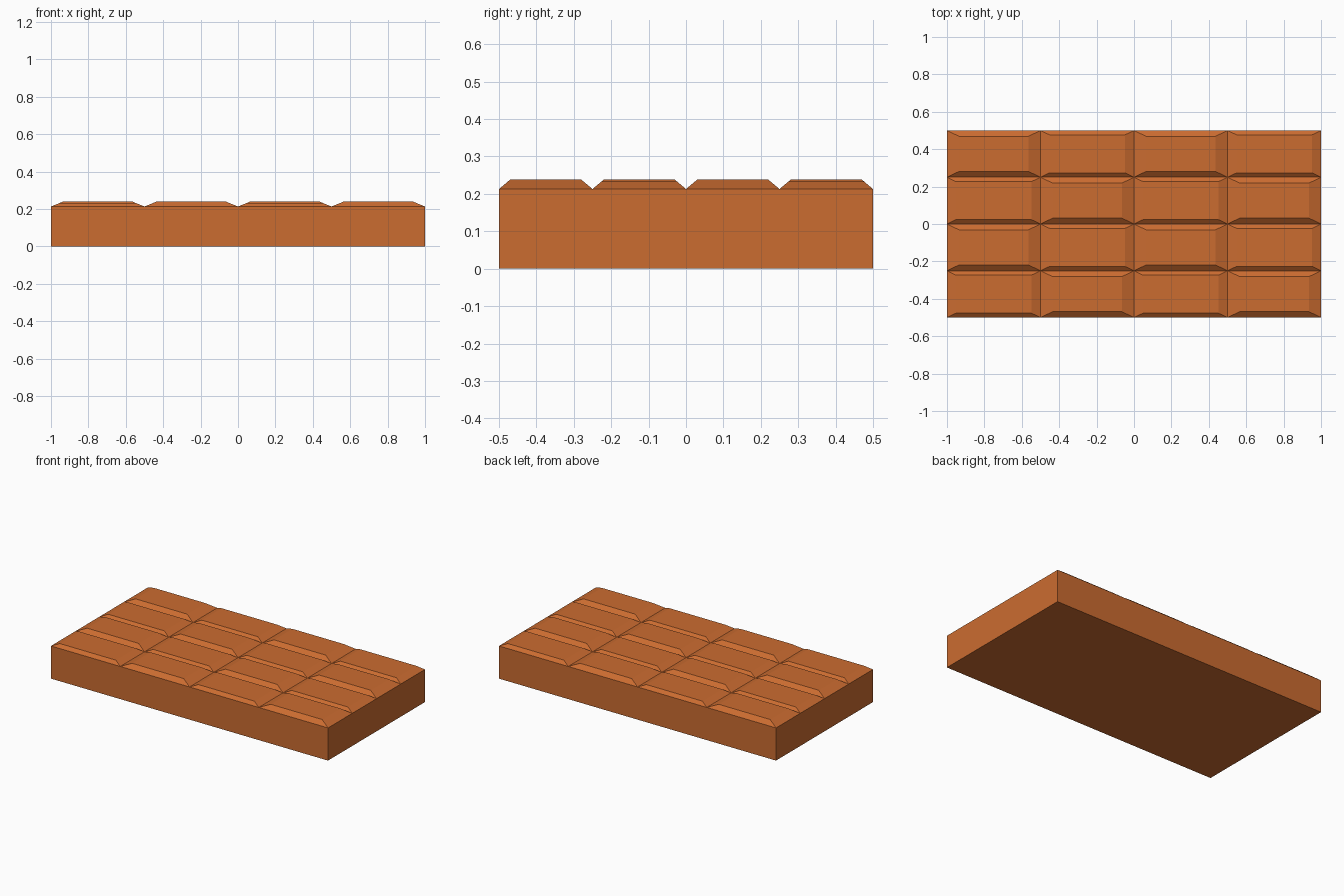
import bpy, bmesh
from mathutils import Matrix

if "Cube" in bpy.data.objects:
    bpy.data.objects.remove(bpy.data.objects["Cube"])

BASE_Z = 0.213          # height of the grooves
NX, NY = 4, 4           # tiles in each direction
LX, LY = 2.0, 1.0
RISE_TALL, RISE_LOW = 0.026, 0.0195

bm = bmesh.new()

# Groove grid at the top of the slab
bmesh.ops.create_grid(bm, x_segments=NX, y_segments=NY, size=1.0,
                      matrix=Matrix.Translation((0, 0, BASE_Z)) @ Matrix.Diagonal((LX / 2, LY / 2, 1, 1)))
cells = list(bm.faces)

# Slab sides and bottom
rim = [e for e in bm.edges if e.is_boundary]
skirt = bmesh.ops.extrude_edge_only(bm, edges=rim)["geom"]
for v in skirt:
    if isinstance(v, bmesh.types.BMVert):
        v.co.z = 0
bmesh.ops.holes_fill(bm, edges=[e for e in bm.edges if e.is_boundary], sides=0)

# Raised bevelled tiles, alternating tall and low like a checkerboard
for f in bmesh.ops.extrude_discrete_faces(bm, faces=cells)["faces"]:
    c = f.calc_center_median()
    col = int((c.x + LX / 2) / (LX / NX))
    row = int((c.y + LY / 2) / (LY / NY))
    rise = RISE_TALL if (col + row) % 2 else RISE_LOW
    k = rise / RISE_TALL
    for v in f.verts:
        v.co.x += 0.064 * k * (1 if v.co.x < c.x else -1)
        v.co.y += 0.031 * k * (1 if v.co.y < c.y else -1)
        v.co.z += rise

# Merge split groove corners and clean up
bmesh.ops.remove_doubles(bm, verts=bm.verts, dist=1e-5)
bmesh.ops.dissolve_limit(bm, angle_limit=0.001, verts=bm.verts, edges=bm.edges)
bmesh.ops.recalc_face_normals(bm, faces=bm.faces)

mesh = bpy.data.meshes.new("tiled_slab")
bm.to_mesh(mesh)
bm.free()
slab = bpy.data.objects.new("tiled_slab", mesh)
bpy.context.collection.objects.link(slab)

# Orange-brown colour
mat = bpy.data.materials.new("orange_brown")
mat.diffuse_color = (0.6, 0.15, 0.03, 1)
mat.use_nodes = True
mat.node_tree.nodes["Principled BSDF"].inputs["Base Color"].default_value = mat.diffuse_color
mesh.materials.append(mat)
